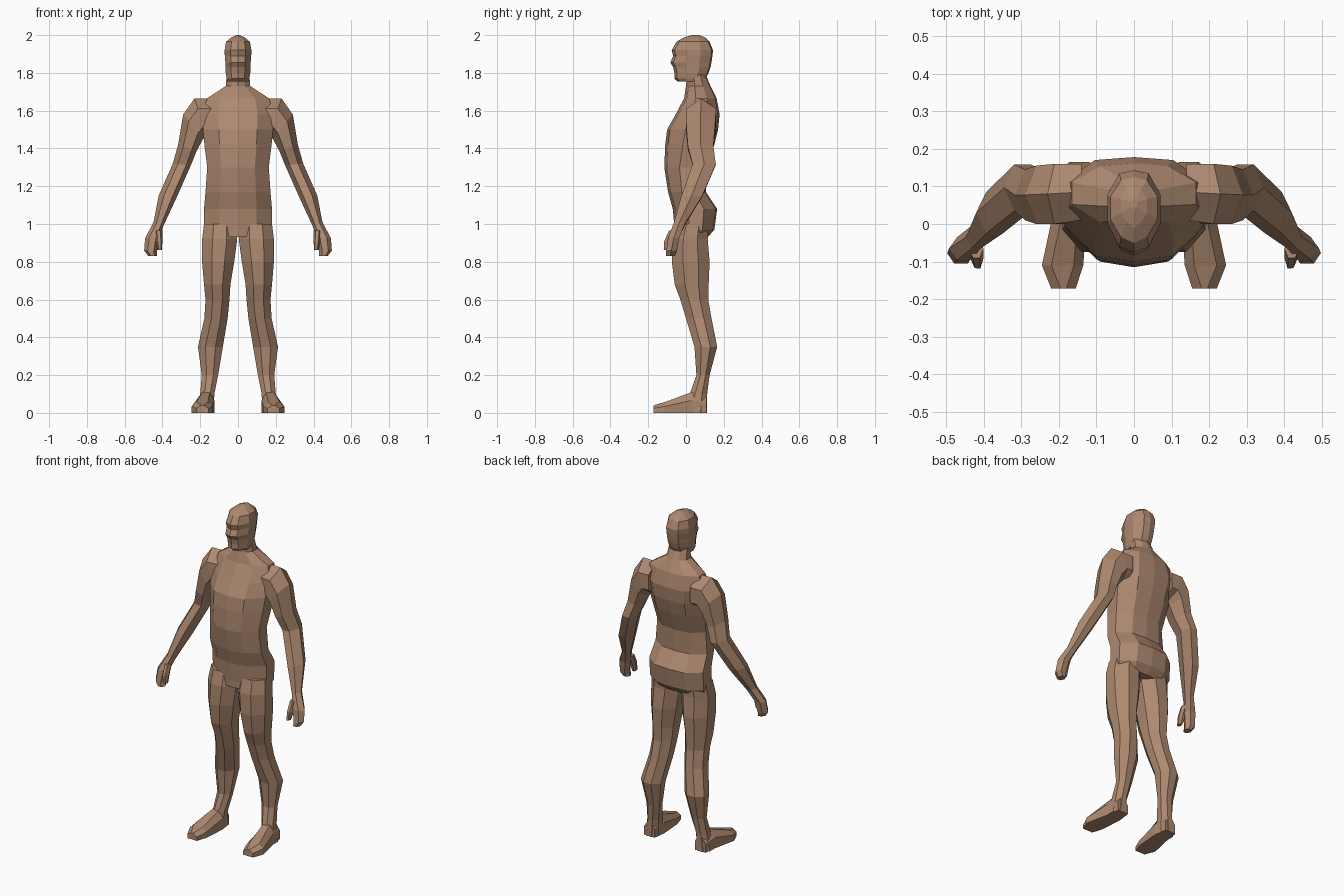
import bpy, bmesh

skin = bpy.data.materials.new("skin_brown")
skin.diffuse_color = (0.42, 0.25, 0.16, 1)


def loft(name, rings, mirror=False):
    """Skin a list of equal-length point rings, closing both ends."""
    bm = bmesh.new()
    loops = [[bm.verts.new(p) for p in ring] for ring in rings]
    n = len(loops[0])
    for a, b in zip(loops, loops[1:]):
        for i in range(n):
            j = (i + 1) % n
            bm.faces.new((a[i], a[j], b[j], b[i]))
    bm.faces.new(loops[0])
    bm.faces.new(loops[-1])
    bmesh.ops.recalc_face_normals(bm, faces=bm.faces)
    me = bpy.data.meshes.new(name)
    bm.to_mesh(me)
    bm.free()
    me.materials.append(skin)
    ob = bpy.data.objects.new(name, me)
    bpy.context.collection.objects.link(ob)
    if mirror:
        ob.modifiers.new("mirror", 'MIRROR')
    return ob


def body_ring(z, w, yf, yb, nose=0.015):
    """Symmetric ten-point section with a centre ridge front and back."""
    d = yb - yf
    half = [(0, yf), (0.55 * w, yf + nose), (w, yf + 0.36 * d),
            (w, yf + 0.7 * d), (0.55 * w, yb - 0.008), (0, yb)]
    return [(x, y, z) for x, y in half] + [(-x, y, z) for x, y in half[4:0:-1]]


OCT = [(0, .3), (0, .7), (.3, 1), (.7, 1), (1, .7), (1, .3), (.7, 0), (.3, 0)]
HEX = [(0, .5), (.28, 1), (.75, 1), (1, .55), (.75, 0), (.28, 0)]


def limb_ring(xo, zo, xi, zi, yf, yb, shape=HEX):
    """Section spanning an outer and an inner point, and a front and back depth."""
    return [(xo + (xi - xo) * t, yf + (yb - yf) * s, zo + (zi - zo) * t)
            for t, s in shape]


# torso: z, half width, front y, back y
loft("torso", [body_ring(*r) for r in [
    (.93, .165, -.06, .115), (.97, .18, -.06, .15), (1.08, .18, -.07, .165),
    (1.17, .172, -.095, .105), (1.3, .163, -.115, .11), (1.42, .178, -.11, .15),
    (1.5, .185, -.10, .17), (1.58, .19, -.055, .178), (1.665, .165, -.01, .162),
    (1.73, .065, 0, .13)]])

# neck
loft("neck", [body_ring(*r) for r in [
    (1.68, .075, 0, .15), (1.73, .065, 0, .13), (1.79, .06, .005, .105)]])

# head: chin, mouth, nose, brow and crown levels
loft("head", [body_ring(*r) for r in [
    (1.755, .055, -.045, .095), (1.77, .06, -.062, .105), (1.80, .065, -.062, .12),
    (1.83, .066, -.068, .13), (1.855, .067, -.083, .135), (1.89, .07, -.068, .14),
    (1.92, .071, -.076, .143), (1.965, .063, -.05, .125),
    (1.988, .035, -.01, .10), (2.0, .008, .03, .07)]])

# arms: outer x, z, inner x, z, front y, back y
loft("arm", [limb_ring(*r) for r in [
    (.14, 1.665, .14, 1.47, .01, .16), (.23, 1.665, .165, 1.47, 0, .16),
    (.29, 1.58, .185, 1.45, 0, .155), (.317, 1.42, .22, 1.385, .01, .145),
    (.345, 1.32, .25, 1.31, .035, .158), (.42, 1.15, .325, 1.14, -.025, .085),
    (.447, 1.01, .395, .99, -.065, -.005)]], True)

# hands
loft("hand", [limb_ring(*r) for r in [
    (.447, 1.01, .395, .99, -.065, -.005), (.492, .925, .415, .93, -.095, -.035),
    (.497, .86, .43, .85, -.105, -.05), (.475, .83, .43, .83, -.105, -.06)]], True)

# thumbs
loft("thumb", [limb_ring(*r) for r in [
    (.44, .965, .40, .965, -.09, -.045), (.435, .91, .40, .91, -.115, -.07),
    (.425, .862, .403, .862, -.118, -.085)]], True)

# legs: z, inner x, outer x, front y, back y
loft("leg", [limb_ring(xo, z, xi, z, yf, yb, OCT) for z, xi, xo, yf, yb in [
    (1.0, .01, .18, -.05, .12), (.92, .004, .19, -.07, .115),
    (.8, .02, .19, -.075, .125), (.68, .04, .18, -.06, .12),
    (.6, .045, .172, -.03, .118), (.5, .055, .178, 0, .135),
    (.35, .08, .212, .045, .165), (.2, .105, .192, .055, .125),
    (.1, .125, .2, .02, .112), (0, .13, .215, .0, .11)]], True)

# feet: y, inner x, outer x, top z
loft("foot", [[(xi, y, 0), (xi, y, h * .6), (xi + .025, y, h), (xo - .025, y, h),
               (xo, y, h * .6), (xo, y, 0)] for y, xi, xo, h in [
    (.108, .135, .205, .09), (.03, .125, .215, .11),
    (-.11, .135, .245, .058), (-.172, .155, .22, .04)]], True)
